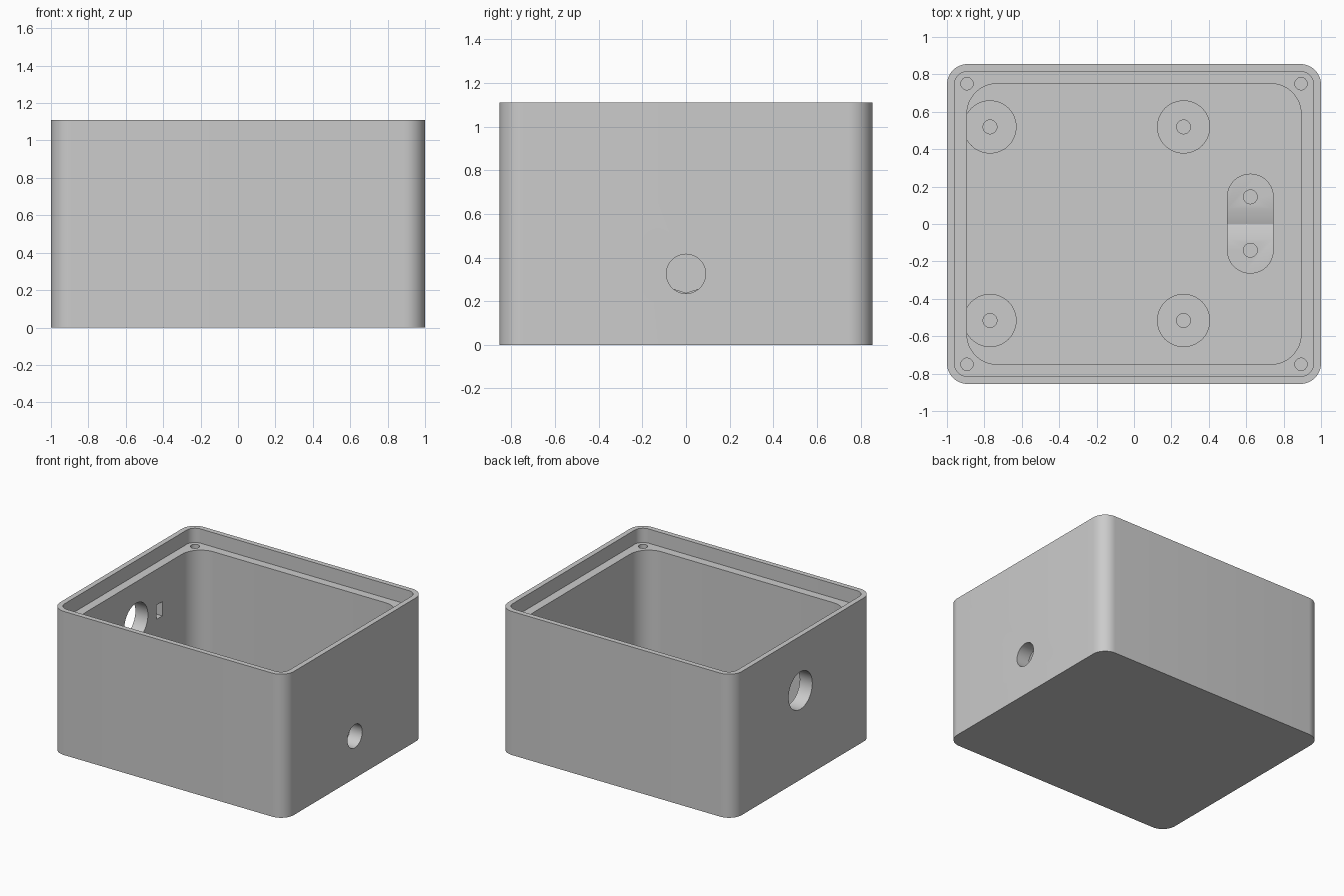
import bpy
import bmesh
from math import cos, sin, pi, radians
from mathutils import Matrix

if "Cube" in bpy.data.objects:
    bpy.data.objects.remove(bpy.data.objects["Cube"], do_unlink=True)

HEIGHT, LEDGE, FLOOR = 1.11, 1.0, 0.105

grey = bpy.data.materials.new("light_grey")
grey.use_nodes = True
grey.diffuse_color = (0.6, 0.6, 0.6, 1)
grey.node_tree.nodes["Principled BSDF"].inputs["Base Color"].default_value = (0.6, 0.6, 0.6, 1)


def rounded_outline(hx, hy, r, steps=12):
    """Points of a rounded rectangle, counter-clockwise."""
    points = []
    for q, (sx, sy) in enumerate([(1, 1), (-1, 1), (-1, -1), (1, -1)]):
        for i in range(steps + 1):
            a = (q + i / steps) * pi / 2
            points.append((sx * (hx - r) + r * cos(a), sy * (hy - r) + r * sin(a)))
    return points


def prism(name, outline, z0, z1, matrix=Matrix()):
    """Extrude a flat outline from z0 to z1."""
    bm = bmesh.new()
    face = bm.faces.new([bm.verts.new((x, y, z0)) for x, y in outline])
    bmesh.ops.remove_doubles(bm, verts=bm.verts[:], dist=1e-5)
    face = bm.faces[:][0]
    top = bmesh.ops.extrude_face_region(bm, geom=[face], use_keep_orig=True)
    moved = [v for v in top["geom"] if isinstance(v, bmesh.types.BMVert)]
    bmesh.ops.translate(bm, verts=moved, vec=(0, 0, z1 - z0))
    bmesh.ops.transform(bm, matrix=matrix, verts=bm.verts[:])
    bmesh.ops.recalc_face_normals(bm, faces=bm.faces[:])
    mesh = bpy.data.meshes.new(name)
    bm.to_mesh(mesh)
    bm.free()
    mesh.materials.append(grey)
    obj = bpy.data.objects.new(name, mesh)
    bpy.context.collection.objects.link(obj)
    return obj


def circle(r, n=48):
    return [(r * cos(2 * pi * i / n), r * sin(2 * pi * i / n)) for i in range(n)]


def cylinder(name, r, x, y, z0, z1):
    return prism(name, circle(r), z0, z1, Matrix.Translation((x, y, 0)))


def side_hole(r, x0, x1, y, z):
    """Cutter running along x."""
    place = Matrix.Translation((0, y, z)) @ Matrix.Rotation(pi / 2, 4, "Y")
    return prism("cutter", circle(r), x0, x1, place)


def cut(target, cutters):
    bpy.context.view_layer.objects.active = target
    for cutter in cutters:
        mod = target.modifiers.new("cut", "BOOLEAN")
        mod.operation, mod.solver, mod.object = "DIFFERENCE", "EXACT", cutter
        bpy.ops.object.modifier_apply(modifier=mod.name)
        bpy.data.objects.remove(cutter, do_unlink=True)


def smooth(obj):
    bpy.ops.object.select_all(action="DESELECT")
    obj.select_set(True)
    bpy.context.view_layer.objects.active = obj
    bpy.ops.object.shade_smooth_by_angle(angle=radians(30))


# Enclosure: cavity, lid recess, side openings, locating slot, lid screw holes
box = prism("enclosure", rounded_outline(1, 0.855, 0.11), 0, HEIGHT)
cutters = [
    prism("cutter", rounded_outline(0.96, 0.815, 0.07), LEDGE, HEIGHT + 0.1),
    prism("cutter", rounded_outline(0.893, 0.75, 0.16), FLOOR, HEIGHT + 0.05),
    side_hole(0.09, 0.8, 1.1, 0, 0.325),
    side_hole(0.145, -1.1, -0.8, 0.03, 0.69),
    prism("cutter", [(-0.945, 0.28), (-0.8, 0.28), (-0.8, 0.35), (-0.945, 0.35)], 0.615, 0.725),
]
for sx in (-1, 1):
    for sy in (-1, 1):
        cutters.append(cylinder("cutter", 0.033, sx * 0.893, sy * 0.75, 0.65, HEIGHT))
cut(box, cutters)
smooth(box)

# Board standoffs with blind screw holes
for side, x in (("right", -0.77), ("left", 0.265)):
    for end, y in (("front", -0.516), ("back", 0.519)):
        post = cylinder(f"standoff_{end}_{side}", 0.142, x, y, FLOOR - 0.01, 0.25)
        cut(post, [cylinder("cutter", 0.037, x, y, FLOOR, 0.4)])
        smooth(post)

# Cable clamp base with V groove and two screw holes
CLAMP_X, CLAMP_TOP = 0.622, 0.263
clamp = prism("cable_clamp", rounded_outline(0.125, 0.267, 0.1249), FLOOR - 0.01, CLAMP_TOP,
              Matrix.Translation((CLAMP_X, 0.002, 0)))
groove_frame = Matrix(((0, 0, 1, 0), (1, 0, 0, 0), (0, 1, 0, 0), (0, 0, 0, 1)))
groove = [(0, 0.238), (0.16, 0.288), (-0.16, 0.288)]
cut(clamp, [prism("cutter", groove, 0.4, 0.85, groove_frame)]
    + [cylinder("cutter", 0.037, CLAMP_X, y, FLOOR, 0.4) for y in (-0.14, 0.145)])
smooth(clamp)
